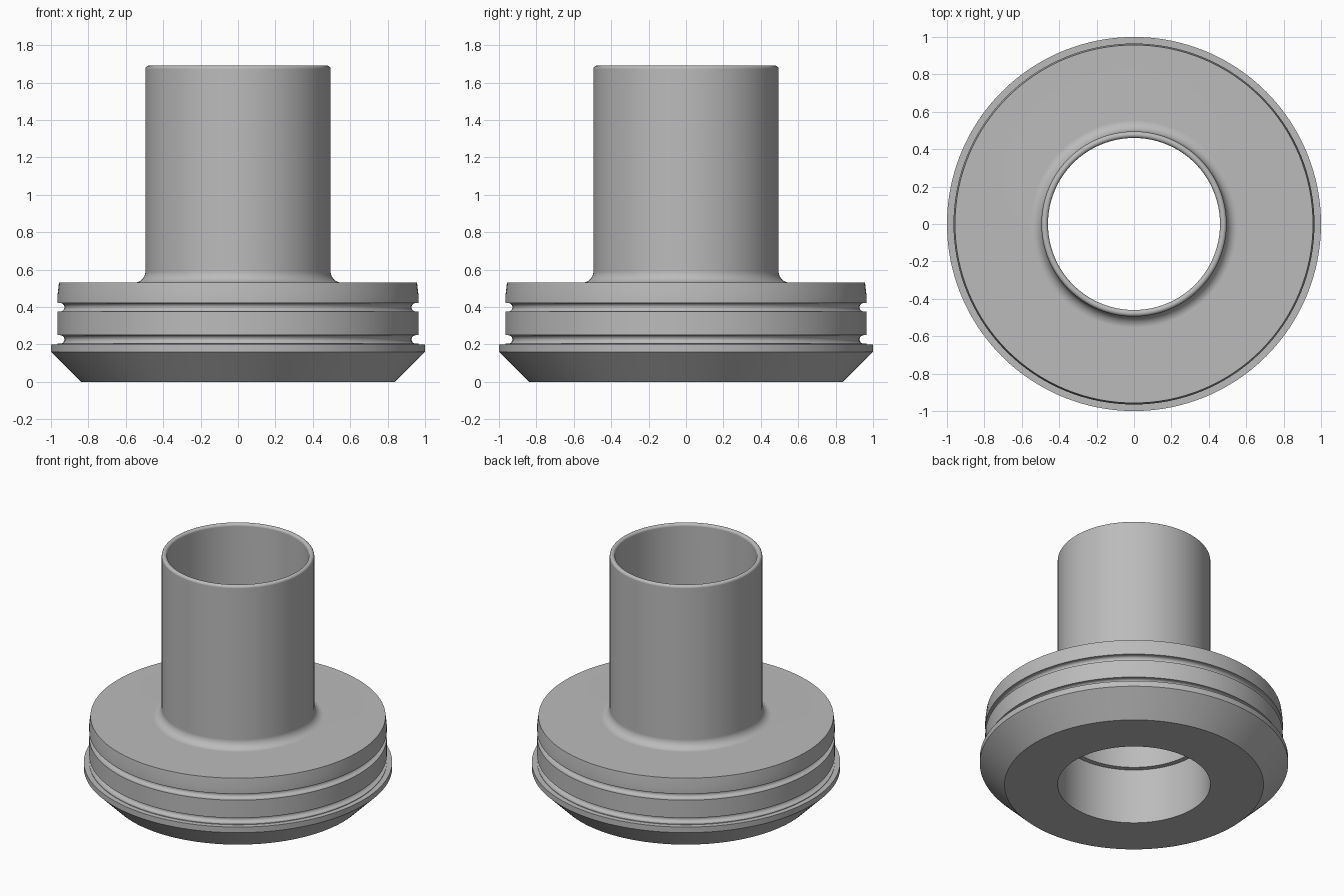
import bpy, bmesh, math
from mathutils import Matrix, Vector

cube = bpy.data.objects.get("Cube")
if cube:
    bpy.data.objects.remove(cube, do_unlink=True)

SEGMENTS = 128


def make_material(name, rgb):
    mat = bpy.data.materials.new(name)
    mat.use_nodes = True
    color = (*rgb, 1.0)
    mat.diffuse_color = color
    mat.node_tree.nodes["Principled BSDF"].inputs["Base Color"].default_value = color
    return mat


def arc(r, z, radius, start, end, steps=8):
    """Points (radius from axis, height) along a circular arc, in degrees."""
    angles = [math.radians(start + (end - start) * i / steps) for i in range(steps + 1)]
    return [(r + radius * math.cos(a), z + radius * math.sin(a)) for a in angles]


def groove(z, wall=0.965, radius=0.0225, depth=0.037):
    """Round-bottomed seal groove cut into the outer wall, listed upwards."""
    bottom = arc(wall - depth + radius, z, radius, 270, 90, 10)
    return [(wall, z - radius)] + bottom + [(wall, z + radius)]


def lathe(name, profile, mat):
    """Revolve a closed profile around the z axis."""
    bm = bmesh.new()
    verts = [bm.verts.new((r, 0, z)) for r, z in profile]
    edges = [bm.edges.new((verts[i - 1], verts[i])) for i in range(len(verts))]
    bmesh.ops.spin(bm, geom=verts + edges, cent=(0, 0, 0), axis=(0, 0, 1),
                   angle=math.tau, steps=SEGMENTS, use_merge=True)
    bmesh.ops.remove_doubles(bm, verts=bm.verts[:], dist=0.0001)
    bmesh.ops.recalc_face_normals(bm, faces=bm.faces[:])
    mesh = bpy.data.meshes.new(name)
    bm.to_mesh(mesh)
    bm.free()
    mesh.materials.append(mat)
    obj = bpy.data.objects.new(name, mesh)
    bpy.context.collection.objects.link(obj)
    return obj


steel = make_material("grey steel", (0.5, 0.5, 0.5))

# Bevelled flange and its top ledge
profile = [(0.495, 0), (0.84, 0), (1.0, 0.16), (1.0, 0.2), (0.965, 0.2)]
# Grooved collar with a slightly tapered top band
profile += groove(0.2265) + groove(0.3985)
profile += [(0.965, 0.465), (0.957, 0.53)]
# Fillet into the tube wall
profile += arc(0.555, 0.59, 0.06, 270, 180)
# Rounded tube rim
profile += arc(0.4775, 1.6725, 0.0175, 0, 180, 10)
# Narrow bore, stepping out to the wider lower socket
profile += [(0.46, 0.395), (0.495, 0.395)]

sleeve = lathe("flanged_sleeve", profile, steel)

# Smooth round surfaces, crisp machined edges
bpy.ops.object.select_all(action="DESELECT")
sleeve.select_set(True)
bpy.context.view_layer.objects.active = sleeve
bpy.ops.object.shade_smooth_by_angle(angle=math.radians(30))
weighted = sleeve.modifiers.new("flat_faces", "WEIGHTED_NORMAL")
weighted.keep_sharp = True
